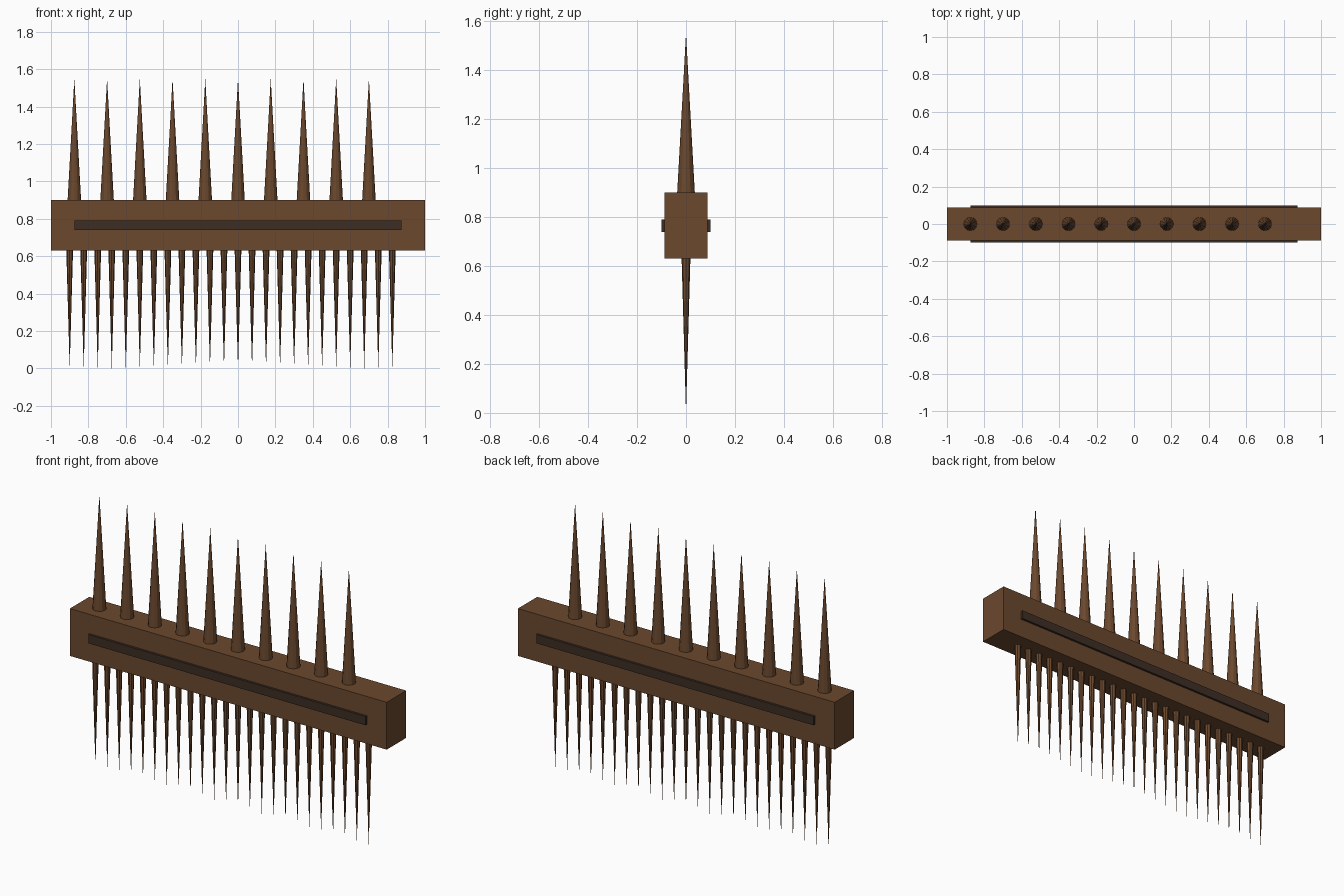
import bpy, math

if "Cube" in bpy.data.objects:
    bpy.data.objects.remove(bpy.data.objects["Cube"])


def material(name, rgb):
    m = bpy.data.materials.new(name)
    m.diffuse_color = (*rgb, 1.0)
    m.use_nodes = True
    m.node_tree.nodes["Principled BSDF"].inputs["Base Color"].default_value = m.diffuse_color
    return m


wood = material("brown wood", (0.147, 0.065, 0.027))
dark = material("dark inlay", (0.047, 0.027, 0.018))


def box(name, size, loc, mat):
    bpy.ops.mesh.primitive_cube_add(size=1, location=loc)
    ob = bpy.context.object
    ob.name = name
    ob.scale = size
    bpy.ops.object.transform_apply(location=False, rotation=False, scale=True)
    ob.data.materials.append(mat)


def spike(name, x, base_z, tip_z, radius, sides):
    """Pointed cone from base_z to tip_z, pointing up or down."""
    bpy.ops.mesh.primitive_cone_add(
        vertices=sides, radius1=radius, radius2=0, depth=abs(tip_z - base_z),
        location=(x, 0, (base_z + tip_z) / 2),
        rotation=(0 if tip_z > base_z else math.pi, 0, 0))
    ob = bpy.context.object
    ob.name = name
    ob.data.materials.append(wood)


# Bar with a raised strip on the front and back
box("bar", (2.0, 0.175, 0.27), (0, 0, 0.765), wood)
for side, label in ((-1, "front"), (1, "back")):
    box(label + "_strip", (1.75, 0.02, 0.05), (0, side * 0.09, 0.765), dark)

# Wide-spaced upper spikes
for i in range(10):
    spike(f"upper_spike_{i + 1}", -0.875 + 0.175 * i, 0.90, 1.55, 0.036, 12)

# Fine lower teeth
for i in range(24):
    spike(f"lower_tooth_{i + 1}", -0.90 + 0.075 * i, 0.63, 0.0, 0.018, 8)
